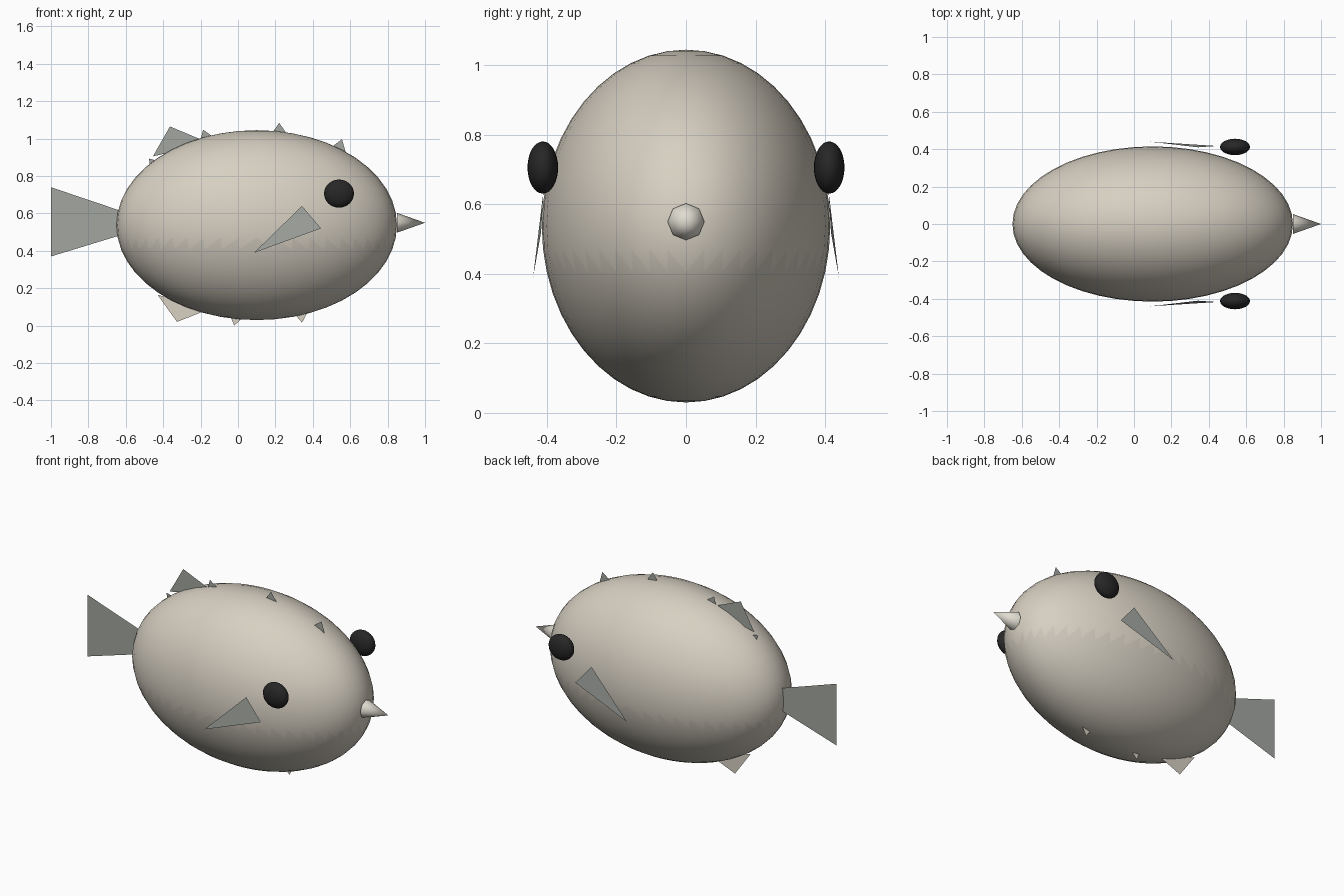
import bpy, bmesh
from math import radians
from mathutils import Matrix, Vector

if "Cube" in bpy.data.objects:
    bpy.data.objects.remove(bpy.data.objects["Cube"])


def material(name, rgb):
    m = bpy.data.materials.new(name)
    m.diffuse_color = (*rgb, 1)
    m.use_nodes = True
    m.node_tree.nodes["Principled BSDF"].inputs["Base Color"].default_value = m.diffuse_color
    return m


SKIN = material("skin", (0.68, 0.63, 0.54))
BELLY = material("belly_skin", (0.62, 0.58, 0.50))
FIN = material("fin_grey", (0.36, 0.38, 0.35))
DARK = material("eye_dark", (0.02, 0.02, 0.02))
HORN = material("horn_pale", (0.75, 0.72, 0.64))


def make(name, bm, *mats, smooth=False):
    me = bpy.data.meshes.new(name)
    for f in bm.faces:
        f.smooth = smooth
    bm.to_mesh(me)
    bm.free()
    for m in mats:
        me.materials.append(m)
    ob = bpy.data.objects.new(name, me)
    bpy.context.collection.objects.link(ob)
    return ob


def ellipsoid(centre, radii, seg, rings):
    bm = bmesh.new()
    bmesh.ops.create_uvsphere(bm, u_segments=seg, v_segments=rings, radius=1)
    bm.transform(Matrix.Translation(centre) @ Matrix.Diagonal((*radii, 1)))
    return bm


def sheet(name, pts, mat):
    """Thin single-sheet fin from 3D points."""
    bm = bmesh.new()
    bm.faces.new([bm.verts.new(p) for p in pts])
    bmesh.ops.triangulate(bm, faces=bm.faces[:])
    return make(name, bm, mat)


def mid_sheet(name, pts, mat):
    return sheet(name, [(x, 0, z) for x, z in pts], mat)


# Body, with a paler-back / darker-belly border running as a row of teeth
bm = ellipsoid((0.10, 0, 0.5375), (0.75, 0.415, 0.5075), 48, 24)
band = [f for f in bm.faces if 0.41 < f.calc_center_median().z < 0.46]
bmesh.ops.triangulate(bm, faces=band)
for f in bm.faces:
    f.material_index = int(f.calc_center_median().z < 0.435)
make("body", bm, SKIN, BELLY, smooth=True)

# Beak
bm = bmesh.new()
bmesh.ops.create_cone(bm, cap_ends=True, segments=8, radius1=0.053, radius2=0, depth=0.15)
bm.transform(Matrix.Translation((0.92, 0, 0.55)) @ Matrix.Rotation(radians(90), 4, 'Y'))
beak = make("beak", bm, HORN, smooth=True)
bpy.context.view_layer.objects.active = beak
beak.select_set(True)
bpy.ops.object.shade_smooth_by_angle(angle=radians(60))
beak.location.x = 0.005

# Eyes and side fins, mirrored
for side, s in (("right", -1), ("left", 1)):
    make(f"eye_{side}", ellipsoid((0.54, s * 0.412, 0.706), (0.08, 0.044, 0.075), 24, 16),
         DARK, smooth=True)
    sheet(f"side_fin_{side}", [(0.342, s * 0.41, 0.64), (0.444, s * 0.417, 0.52),
                               (0.086, s * 0.44, 0.39)], FIN)

# Tail, back and belly fins
mid_sheet("tail_fin", [(-1, 0.74), (-0.968, 0.57), (-1, 0.37), (-0.60, 0.492), (-0.60, 0.605)], FIN)
mid_sheet("back_fin", [(-0.455, 0.905), (-0.364, 1.065), (-0.15, 0.975)], FIN)
mid_sheet("belly_fin", [(-0.43, 0.165), (-0.326, 0.02), (-0.15, 0.09)], SKIN)

# Small spines: tip and outward direction, base sunk into the body
spines = [(-0.476, 0.893, FIN), (-0.187, 1.048, FIN), (0.22, 1.085, FIN), (0.556, 0.997, FIN),
          (-0.02, 0.0, SKIN), (0.342, 0.016, SKIN)]
for i, (x, z, mat) in enumerate(spines):
    tip = Vector((x, z))
    out = Vector(((x - 0.10) / 0.75 ** 2, (z - 0.5375) / 0.5075 ** 2)).normalized()
    along = Vector((abs(out.y), -out.x if out.y > 0 else out.x))
    root = tip - out * 0.065
    mid_sheet(f"spine_{i + 1}", [root - along * 0.035, tip, root + along * 0.055], mat)
